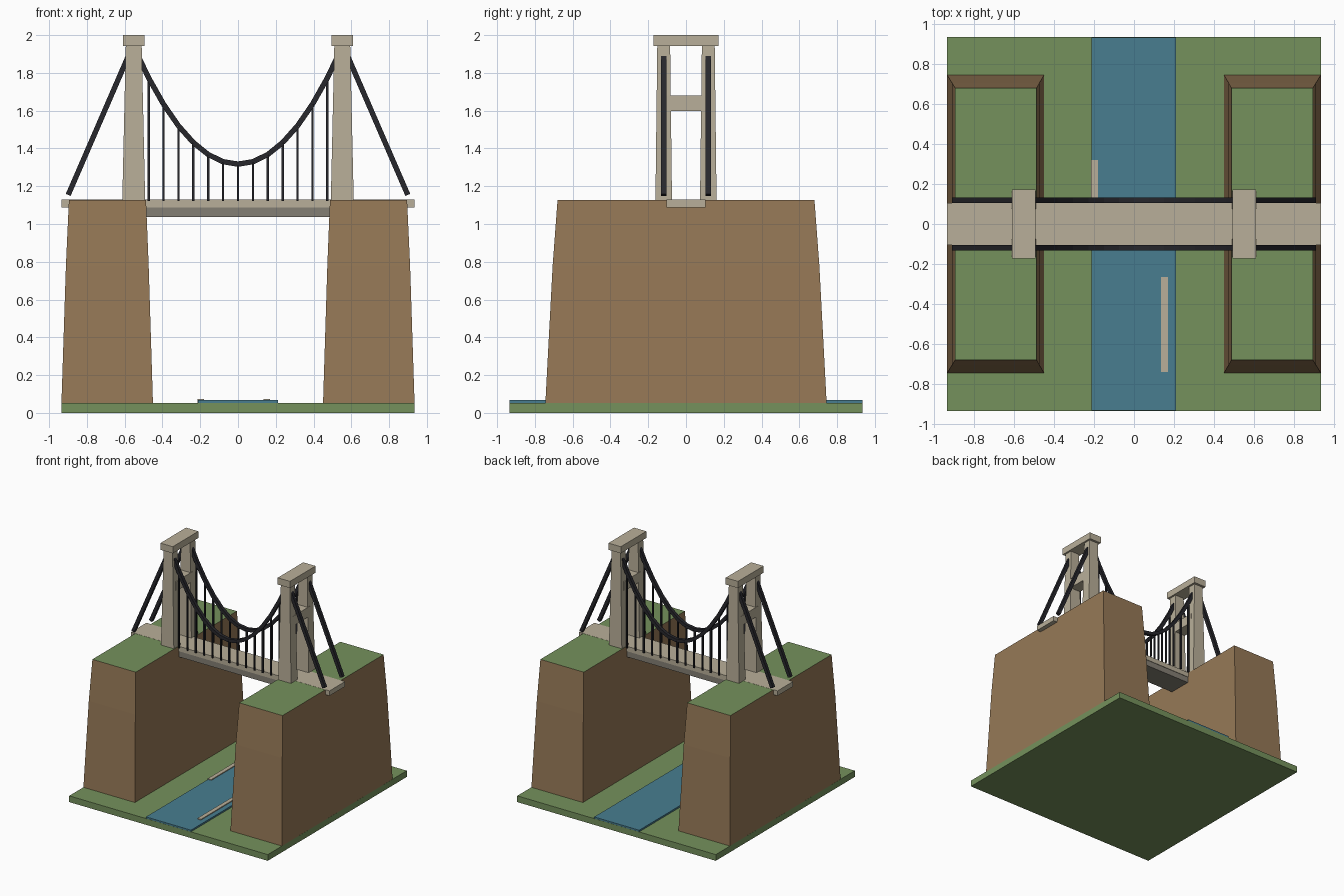
import bpy
import bmesh
from mathutils import Matrix, Vector

if "Cube" in bpy.data.objects:
    bpy.data.objects.remove(bpy.data.objects["Cube"])


def material(name, rgb):
    m = bpy.data.materials.new(name)
    m.use_nodes = True
    m.diffuse_color = (*rgb, 1)
    m.node_tree.nodes["Principled BSDF"].inputs["Base Color"].default_value = (*rgb, 1)
    return m


grass = material("grass green", (0.178, 0.285, 0.107))
earth = material("earth brown", (0.305, 0.19, 0.094))
stone = material("pale stone", (0.485, 0.43, 0.32))
water = material("river blue", (0.065, 0.208, 0.28))
iron = material("black iron", (0.02, 0.02, 0.025))
steel = material("girder grey", (0.23, 0.212, 0.175))


def finish(name, bm, *mats):
    bmesh.ops.recalc_face_normals(bm, faces=bm.faces)
    mesh = bpy.data.meshes.new(name)
    bm.to_mesh(mesh)
    bm.free()
    for m in mats:
        mesh.materials.append(m)
    obj = bpy.data.objects.new(name, mesh)
    bpy.context.collection.objects.link(obj)
    return obj


def loft(bm, rings):
    """Solid through rectangles given as (x0, x1, y0, y1, z)."""
    loops = [[bm.verts.new(p) for p in
              ((x0, y0, z), (x1, y0, z), (x1, y1, z), (x0, y1, z))]
             for x0, x1, y0, y1, z in rings]
    bm.faces.new(loops[0])
    bm.faces.new(loops[-1])
    for low, high in zip(loops, loops[1:]):
        for i in range(4):
            j = (i + 1) % 4
            bm.faces.new((low[i], low[j], high[j], high[i]))


def box(name, x0, x1, y0, y1, z0, z1, mat):
    bm = bmesh.new()
    loft(bm, [(x0, x1, y0, y1, z0), (x0, x1, y0, y1, z1)])
    return finish(name, bm, mat)


def bar(bm, a, b, width):
    """Square bar between two points of one x-z plane."""
    a, b = Vector(a), Vector(b)
    along = (b - a).normalized()
    across = Vector((0, 1, 0))
    turn = Matrix((across.cross(along), across, along)).transposed().to_4x4()
    scale = Matrix.Diagonal((width, width, (b - a).length, 1))
    bmesh.ops.create_cube(bm, size=1, matrix=Matrix.Translation((a + b) / 2) @ turn @ scale)


# Ground, river and sand bars
GROUND, TOP = 0.053, 1.128
box("ground", -0.935, 0.935, -0.935, 0.935, 0, GROUND, grass)
box("river", -0.213, 0.211, -0.934, 0.934, GROUND - 0.01, 0.067, water)
box("left_sand_bar", 0.135, 0.169, -0.74, -0.265, GROUND, 0.074, stone)
box("right_sand_bar", -0.215, -0.181, -0.1, 0.32, GROUND, 0.074, stone)

CABLE_Y, TOWER_X = 0.118, 0.552

for side, s in (("left", 1), ("right", -1)):
    # Cliff with brown sides and a grass top
    bm = bmesh.new()
    loft(bm, [(s * 0.45, s * 0.935, -0.745, 0.745, GROUND - 0.01),
              (s * 0.473, s * 0.911, -0.706, 0.706, 0.78),
              (s * 0.487, s * 0.895, -0.68, 0.68, TOP)])
    cliff = finish(side + "_cliff", bm, earth, grass)
    for face in cliff.data.polygons:
        face.material_index = int(face.normal.z > 0.9)

    # Tower: two tapered legs, cross beam and cap
    x = s * TOWER_X
    bm = bmesh.new()
    for y in (-CABLE_Y, CABLE_Y):
        loft(bm, [(x - w, x + w, y - d, y + d, z)
                  for w, d, z in ((0.061, 0.044, TOP - 0.02), (0.042, 0.034, 1.95))])
    finish(side + "_tower_legs", bm, stone)
    box(side + "_tower_beam", x - 0.05, x + 0.05, -0.12, 0.12, 1.597, 1.68, stone)
    box(side + "_tower_cap", x - 0.058, x + 0.058, -0.172, 0.172, 1.943, 2.0, stone)

# Road deck and the girder below it
box("deck", -0.935, 0.935, -0.104, 0.104, 1.087, TOP + 0.001, stone)
box("girder", -0.5, 0.5, -0.1, 0.1, 1.037, 1.087, steel)


# Cables and hangers along a parabola
def sag(x):
    return 1.317 + 2.04 * x * x


COUNT = 14
stations = [TOWER_X * (2 * i / COUNT - 1) for i in range(COUNT + 1)]
for side, y in (("front", -CABLE_Y), ("back", CABLE_Y)):
    cable, hangers = bmesh.new(), bmesh.new()
    for a, b in zip(stations, stations[1:]):
        bar(cable, (a, y, sag(a)), (b, y, sag(b)), 0.028)
    for s in (-1, 1):
        bar(cable, (s * 0.899, y, 1.154), (s * TOWER_X, y, 1.955), 0.028)
    for x in stations[1:-1]:
        bar(hangers, (x, y, TOP - 0.005), (x, y, sag(x)), 0.012)
    finish(side + "_cable", cable, iron)
    finish(side + "_hangers", hangers, iron)
